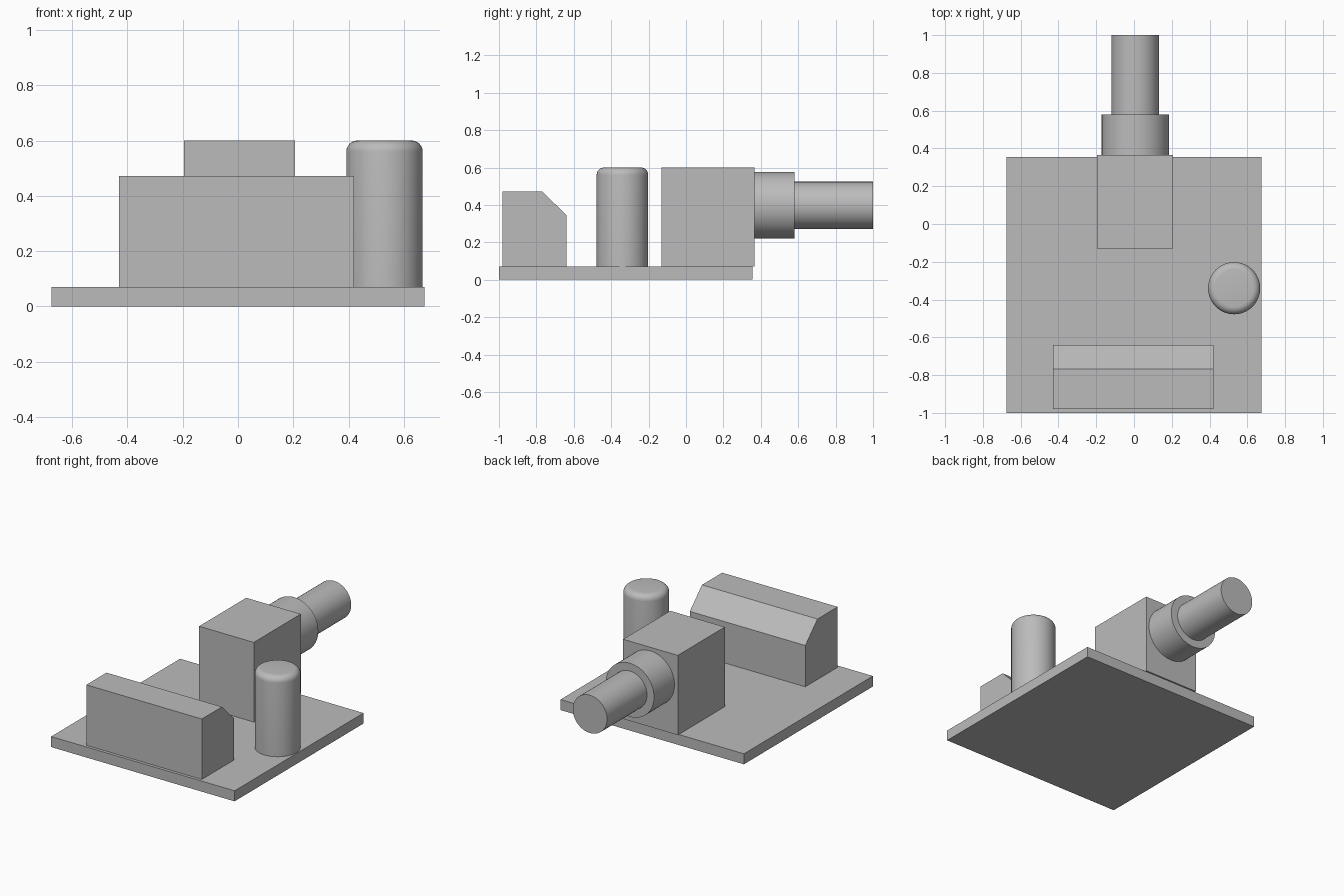
import bpy, bmesh, math
from mathutils import Matrix, Vector

cube = bpy.data.objects.get("Cube")
if cube:
    bpy.data.objects.remove(cube, do_unlink=True)

# Single plain grey for every part
grey = bpy.data.materials.new("plain grey")
grey.use_nodes = True
colour = (0.5, 0.5, 0.5, 1)
grey.diffuse_color = colour
grey.node_tree.nodes["Principled BSDF"].inputs["Base Color"].default_value = colour


def finish(name, bm, smooth=False):
    bmesh.ops.recalc_face_normals(bm, faces=bm.faces)
    mesh = bpy.data.meshes.new(name)
    bm.to_mesh(mesh)
    bm.free()
    obj = bpy.data.objects.new(name, mesh)
    bpy.context.collection.objects.link(obj)
    mesh.materials.append(grey)
    if smooth:
        select(obj)
        bpy.ops.object.shade_smooth_by_angle(angle=math.radians(35))
    return obj


def select(obj):
    bpy.ops.object.select_all(action='DESELECT')
    obj.select_set(True)
    bpy.context.view_layer.objects.active = obj


def box(name, low, high):
    low, high = Vector(low), Vector(high)
    bm = bmesh.new()
    bmesh.ops.create_cube(bm, size=1)
    for v in bm.verts:
        v.co = (low + high) / 2 + v.co * (high - low)
    return finish(name, bm)


def cylinder(name, start, axis, radius, length, rounding=0):
    """Cylinder from start along axis, with an optional rounded far rim."""
    bm = bmesh.new()
    bmesh.ops.create_cone(bm, cap_ends=True, segments=64, radius1=radius,
                          radius2=radius, depth=length)
    if rounding:
        rim = [e for e in bm.edges if all(v.co.z > 0 for v in e.verts)]
        bmesh.ops.bevel(bm, geom=rim, offset=rounding, segments=6,
                        profile=0.5, affect='EDGES')
    axis = Vector(axis)
    turn = axis.to_track_quat('Z', 'Y').to_matrix().to_4x4()
    bm.transform(Matrix.Translation(Vector(start) + axis * length / 2) @ turn)
    return finish(name, bm, smooth=True)


def extrude_x(name, profile, x0, x1):
    """Side profile in (y, z) extruded from x0 to x1."""
    bm = bmesh.new()
    face = bm.faces.new([bm.verts.new((x0, y, z)) for y, z in profile])
    side = bmesh.ops.extrude_face_region(bm, geom=[face])
    verts = [g for g in side["geom"] if isinstance(g, bmesh.types.BMVert)]
    bmesh.ops.translate(bm, verts=verts, vec=(x1 - x0, 0, 0))
    return finish(name, bm)


UP, BACK = (0, 0, 1), (0, 1, 0)
TOP = 0.07

# Circuit board with a mounting hole in each corner
board = box("circuit_board", (-0.675, -1, 0), (0.675, 0.355, TOP))
for x in (-0.55, 0.545):
    for y in (-0.87, 0.24):
        cutter = cylinder("hole_cutter", (x, y, -0.1), UP, 0.076, 0.3)
        cutter.hide_render = True
        cut = board.modifiers.new("mounting_hole", 'BOOLEAN')
        cut.operation, cut.solver, cut.object = 'DIFFERENCE', 'EXACT', cutter
        select(board)
        bpy.ops.object.modifier_apply(modifier=cut.name)
        bpy.data.objects.remove(cutter, do_unlink=True)
select(board)
bpy.ops.object.shade_smooth_by_angle(angle=math.radians(35))

# Terminal block with a chamfered rear edge
extrude_x("terminal_block",
          [(-0.98, TOP), (-0.64, TOP), (-0.64, 0.345), (-0.768, 0.472), (-0.98, 0.472)],
          -0.43, 0.42)

# Capacitor with a rounded top rim
cylinder("capacitor", (0.53, -0.34, TOP), UP, 0.138, 0.53, rounding=0.04)

# Potentiometer: body, threaded collar and shaft
box("potentiometer_body", (-0.195, -0.13, TOP), (0.207, 0.365, 0.6))
cylinder("potentiometer_collar", (0.007, 0.365, 0.398), BACK, 0.178, 0.215)
cylinder("potentiometer_shaft", (0.007, 0.58, 0.398), BACK, 0.126, 0.42)
